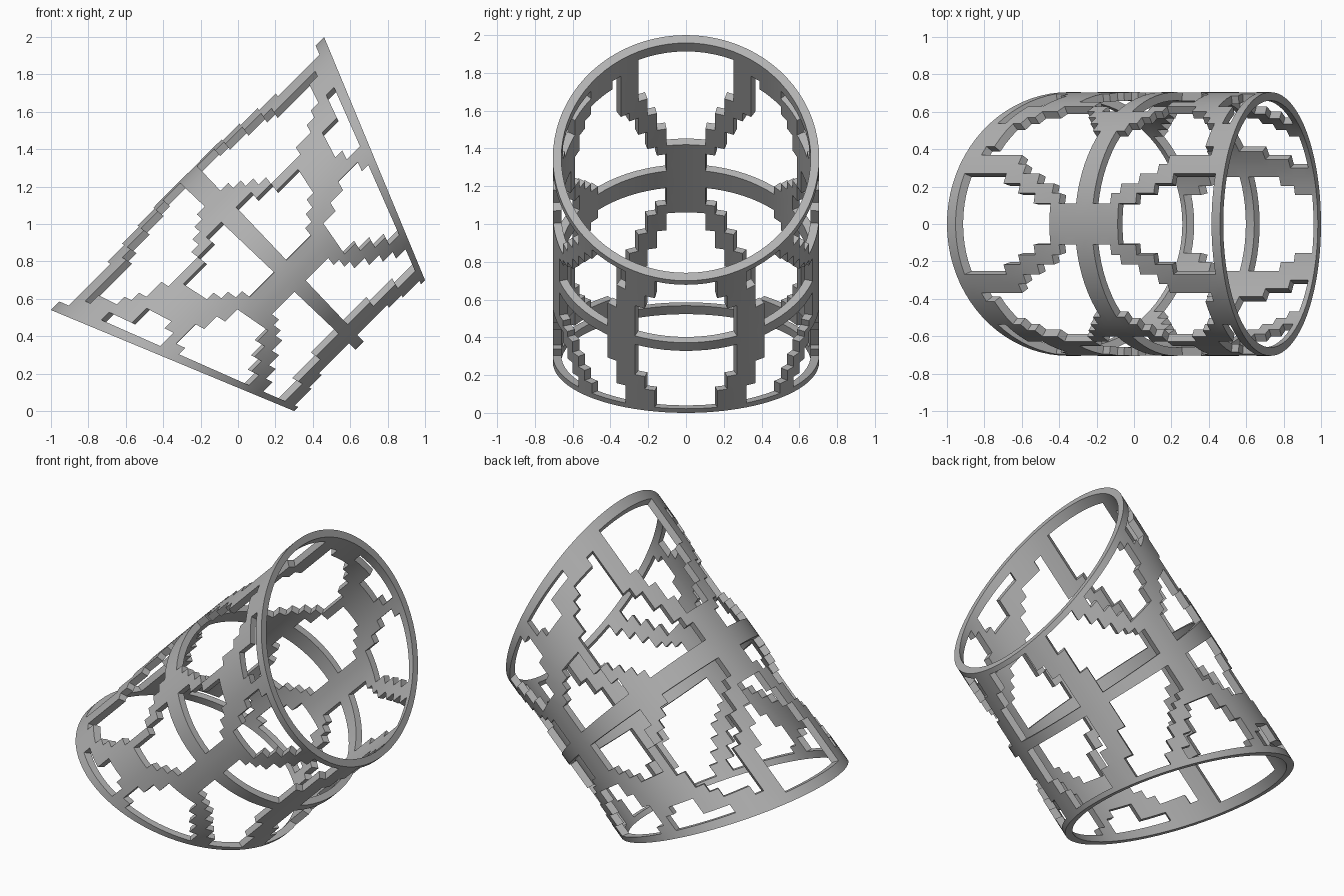
import bpy, bmesh, math
from mathutils import Vector

cube = bpy.data.objects.get("Cube")
if cube:
    bpy.data.objects.remove(cube, do_unlink=True)

# Grey material
grey = bpy.data.materials.new("plain grey")
grey.use_nodes = True
tone = (0.45, 0.45, 0.45, 1)
grey.diffuse_color = tone
grey.node_tree.nodes["Principled BSDF"].inputs["Base Color"].default_value = tone

SEGS, ROWS = 80, 32            # cells around and along the sleeve
RADIUS, WALL = 0.705, 0.045

# Cut-outs for one quarter of the sleeve: (cell around, cell along),
# from the long side to the short side and from the rim to the middle ring
CUTOUTS = [
    [(0, 1), (5, 1), (5, 5.6), (1, 12.5), (0, 12.5)],
    [(7.5, 2.3), (10, 3), (13, 5.5), (14, 8), (14, 10), (12.2, 12.8),
     (10, 15), (1.5, 15), (3, 12.5), (7.3, 5.5)],
    [(12.7, 15), (20.5, 15), (21, 11.5), (19.5, 10), (18, 8),
     (15.5, 8), (15.3, 10), (13.5, 13)],
    [(11.5, 1), (18, 1), (18, 3), (16, 4), (14.5, 4), (14, 2.5), (11.5, 2.5)],
    [(20, 1), (28.5, 1), (24.2, 9.6), (21.5, 9), (20, 5.5), (19, 4)],
    [(24.5, 15), (32.3, 15), (32.5, 10), (34.2, 1), (30.8, 1),
     (29, 3.5), (26.5, 8.8), (24, 11.5)],
    [(35, 15), (40, 15), (40, 1), (37.5, 1), (36, 6.5), (35, 10)],
]


def inside(poly, x, y):
    hit = False
    for (ax, ay), (bx, by) in zip(poly, poly[1:] + poly[:1]):
        if (ay > y) != (by > y) and x < ax + (y - ay) * (bx - ax) / (by - ay):
            hit = not hit
    return hit


def solid(i, j):
    if not 0 <= j < ROWS:
        return False
    i %= SEGS
    u = min(i, SEGS - 1 - i) + 0.5      # mirror left and right
    v = min(j, ROWS - 1 - j) + 0.5      # mirror about the middle ring
    return not any(inside(p, u, v) for p in CUTOUTS)


def point(i, j, scale):
    # Straight loft between two tilted circular rims
    a = 2 * math.pi * i / SEGS
    side = Vector((0, RADIUS * math.sin(a), 0))
    c = math.cos(a)
    low = Vector((-0.35, 0, 0.27)) + (Vector((-0.65, 0, 0.27)) * c + side) * scale
    high = Vector((0.73, 0, 1.35)) + (Vector((-0.27, 0, 0.65)) * c + side) * scale
    return low.lerp(high, j / ROWS)


# Pierced sleeve with stepped openings
bm = bmesh.new()
cache = {}


def vert(i, j, layer):
    key = (i % SEGS, j, layer)
    if key not in cache:
        cache[key] = bm.verts.new(point(key[0], j, 1 - layer * WALL / RADIUS))
    return cache[key]


for i in range(SEGS):
    for j in range(ROWS):
        if not solid(i, j):
            continue
        ring = [(i, j), (i + 1, j), (i + 1, j + 1), (i, j + 1)]
        bm.faces.new([vert(*p, 0) for p in ring])
        bm.faces.new([vert(*p, 1) for p in reversed(ring)])
        around = [(i, j - 1), (i + 1, j), (i, j + 1), (i - 1, j)]
        for k, cell in enumerate(around):
            if not solid(*cell):
                p, q = ring[k], ring[(k + 1) % 4]
                bm.faces.new([vert(*q, 0), vert(*p, 0), vert(*p, 1), vert(*q, 1)])

bmesh.ops.recalc_face_normals(bm, faces=bm.faces)
mesh = bpy.data.meshes.new("pierced_sleeve")
bm.to_mesh(mesh)
bm.free()
mesh.materials.append(grey)
sleeve = bpy.data.objects.new("pierced_sleeve", mesh)
bpy.context.collection.objects.link(sleeve)

# Smooth wall with crisp cut edges
bpy.ops.object.select_all(action="DESELECT")
sleeve.select_set(True)
bpy.context.view_layer.objects.active = sleeve
bpy.ops.object.shade_smooth_by_angle(angle=math.radians(30))
